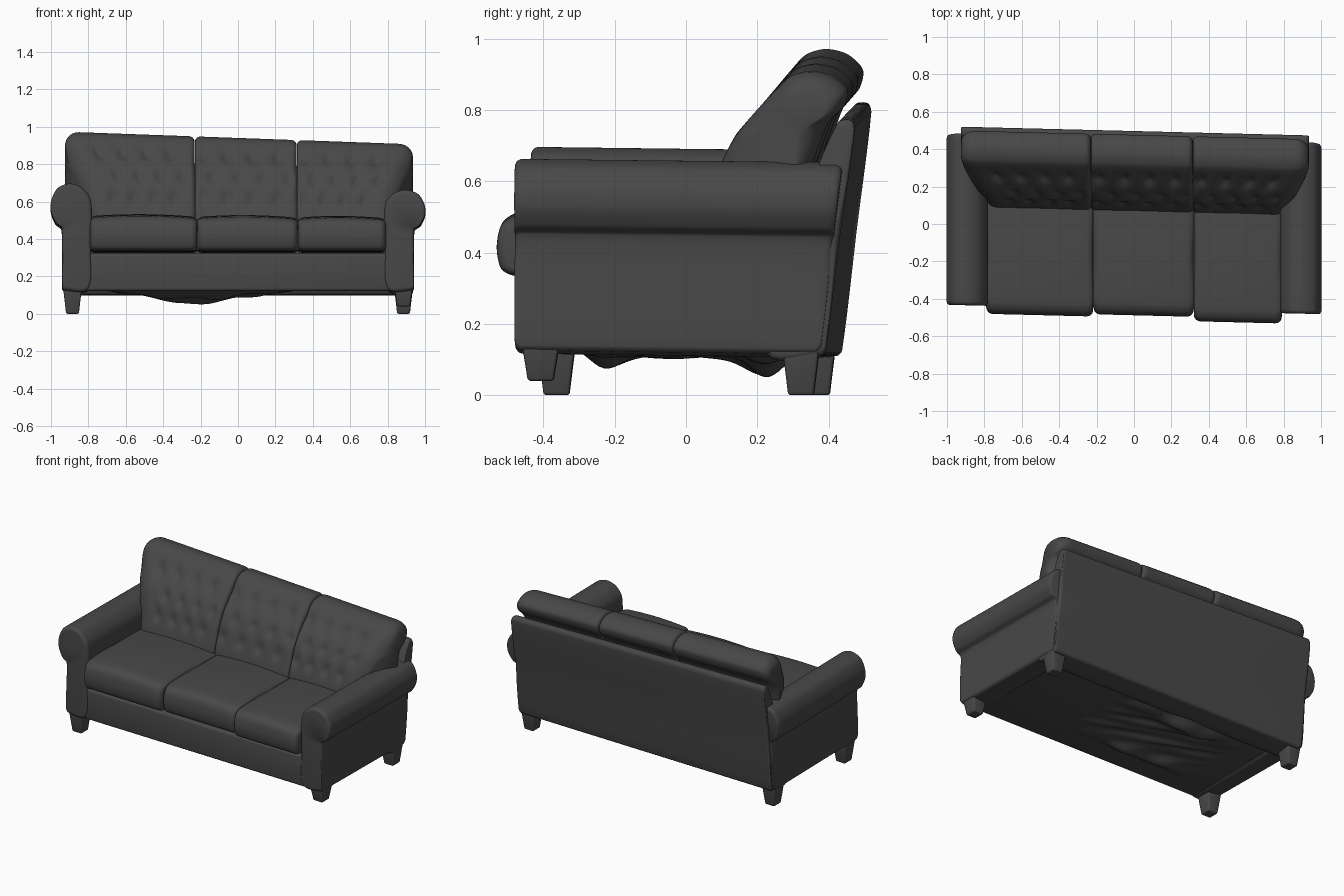
import bpy, bmesh, math
from mathutils import Vector

if "Cube" in bpy.data.objects:
    bpy.data.objects.remove(bpy.data.objects["Cube"], do_unlink=True)

GREY = (0.065, 0.065, 0.065, 1)
fabric = bpy.data.materials.new("charcoal_fabric")
fabric.use_nodes = True
fabric.diffuse_color = GREY
bsdf = fabric.node_tree.nodes["Principled BSDF"]
bsdf.inputs["Base Color"].default_value = GREY
bsdf.inputs["Roughness"].default_value = 0.8


def finish(name, bm, angle=50):
    """Lean the whole piece slightly out of true, then shade and colour it."""
    for v in bm.verts:
        x, y, z = v.co
        v.co.y = y - 0.025 * x
        v.co.z = z - 0.067 * x * max(0, z - 0.4)
    bmesh.ops.recalc_face_normals(bm, faces=bm.faces)
    mesh = bpy.data.meshes.new(name)
    bm.to_mesh(mesh)
    bm.free()
    obj = bpy.data.objects.new(name, mesh)
    bpy.context.collection.objects.link(obj)
    mesh.materials.append(fabric)
    bpy.ops.object.select_all(action='DESELECT')
    obj.select_set(True)
    bpy.context.view_layer.objects.active = obj
    bpy.ops.object.shade_smooth_by_angle(angle=math.radians(angle))
    return obj


def smooth_loop(points, steps):
    """Closed rounded curve through a few profile points."""
    pts = [Vector(p) for p in points]
    n, out = len(pts), []
    for i in range(n):
        a, b, c, d = (pts[(i + k) % n] for k in (-1, 0, 1, 2))
        # tangents limited by the segment length keep corners tidy
        seg = (c - b).length
        m0 = (c - a).normalized() * seg * 0.8
        m1 = (d - b).normalized() * seg * 0.8
        for s in range(steps):
            t = s / steps
            out.append(b * (2 * t**3 - 3 * t**2 + 1) + m0 * (t**3 - 2 * t**2 + t)
                       + c * (3 * t**2 - 2 * t**3) + m1 * (t**3 - t**2))
    return out


def loft(name, points, start, end, r0, r1, place, steps=6, count=4, smooth=True):
    """Sweep a profile from start to end with rounded ends."""
    loop = smooth_loop(points, steps) if smooth else [Vector(p) for p in points]
    centre = sum(loop, Vector((0, 0))) / len(loop)
    quarter = [i * math.pi / 12 for i in range(7)]
    stations = [(start + r0 * (1 - math.cos(a)), r0 * (1 - math.sin(a))) for a in quarter]
    a0, a1 = start + r0, end - r1
    stations += [(a0 + (a1 - a0) * i / count, 0) for i in range(1, count)]
    stations += [(end - r1 * (1 - math.cos(a)), r1 * (1 - math.sin(a)))
                 for a in reversed(quarter)]
    bm = bmesh.new()
    rings = []
    for pos, inset in stations:
        ring = []
        for p in loop:
            d = p - centre
            q = p - d.normalized() * min(inset, d.length * 0.9)
            ring.append(bm.verts.new(place(pos, q.x, q.y)))
        rings.append(ring)
    n = len(loop)
    for a, b in zip(rings, rings[1:]):
        for i in range(n):
            bm.faces.new((a[i], a[(i + 1) % n], b[(i + 1) % n], b[i]))
    bm.faces.new(rings[0])
    bm.faces.new(rings[-1])
    return finish(name, bm)


def block(name, centre, size, bevel, taper=1.0):
    """Softened box, optionally narrower at the bottom."""
    bm = bmesh.new()
    bmesh.ops.create_cube(bm, size=1)
    for v in bm.verts:
        k = taper if v.co.z < 0 else 1
        v.co = Vector(centre) + Vector((v.co.x * size[0] * k, v.co.y * size[1] * k,
                                        v.co.z * size[2]))
    bmesh.ops.bevel(bm, geom=bm.edges[:], offset=bevel, segments=3,
                    profile=0.5, affect='EDGES')
    return finish(name, bm, 35)


def straight(x, y, z):
    return Vector((x, y, z))


# Base rail and seat deck
block("base", (0, -0.025, 0.222), (1.8, 0.85, 0.2), 0.015)

# Rolled arms, leaning back at the rear
arm = [(0.80, 0.125), (0.925, 0.12), (0.94, 0.135), (0.94, 0.30), (0.945, 0.45),
       (0.975, 0.475), (1.0, 0.53), (0.998, 0.59), (0.965, 0.65), (0.90, 0.674),
       (0.835, 0.655), (0.79, 0.60), (0.78, 0.50), (0.785, 0.33)]
for side, label in ((1, "left"), (-1, "right")):
    def arm_place(y, x, z, side=side):
        lean = max(0, y) / 0.4 * 0.115 * (z - 0.12)
        return Vector((side * x, y + lean, z - 0.012 * y))
    loft(label + "_arm", arm, -0.457, 0.40, 0.022, 0.02, arm_place, count=8)

# Upright back panel
panel = [(0.25, 0.115), (0.40, 0.11), (0.415, 0.125), (0.455, 0.45), (0.497, 0.77),
         (0.487, 0.795), (0.45, 0.79), (0.37, 0.60), (0.29, 0.40)]
loft("back_panel", panel, -0.925, 0.935, 0.02, 0.02, straight)

# Seat cushions
seat = [(-0.45, 0.335), (-0.488, 0.355), (-0.5, 0.42), (-0.485, 0.48), (-0.44, 0.506),
        (-0.2, 0.516), (0.1, 0.505), (0.25, 0.49), (0.27, 0.41), (0.25, 0.335),
        (-0.1, 0.33)]
seats = (("right", -0.79, -0.218, 0.0), ("middle", -0.216, 0.318, 0.012),
         ("left", 0.32, 0.79, -0.012))
for label, x0, x1, push in seats:
    def seat_place(x, y, z, x0=x0, x1=x1, push=push):
        u = (2 * x - x0 - x1) / (x1 - x0)
        crown = 0.012 * (1 - u * u) if z > 0.45 else 0
        return Vector((x, y + (push if y < -0.3 else 0), z + crown))
    loft(label + "_seat_cushion", seat, x0, x1, 0.035, 0.035, seat_place, count=12)

# Tufted back cushions, overhanging the panel at the top
back = [(0.08, 0.46), (0.095, 0.60), (0.15, 0.735), (0.20, 0.80), (0.265, 0.875),
        (0.315, 0.925), (0.37, 0.94), (0.43, 0.927), (0.475, 0.885), (0.465, 0.835),
        (0.42, 0.785), (0.36, 0.62), (0.28, 0.46)]


def tuft_depth(x, y, z, middle):
    """Depth of the button dimples, in three staggered rows."""
    if y > 0.36:
        return 0
    total = 0
    for row, height in enumerate((0.62, 0.73, 0.84)):
        for col in range(4):
            bx = middle + (col - 1.5) * 0.135 + (0.03 if row % 2 else -0.03)
            d2 = (x - bx) ** 2 + (z - height) ** 2
            total += 0.02 * math.exp(-d2 / 0.0009)
    return total


backs = (("right", -0.925, -0.232, 0.075, 0.03, -0.54),
         ("middle", -0.23, 0.313, 0.03, 0.03, 0.04),
         ("left", 0.315, 0.935, 0.03, 0.075, 0.59))
for label, x0, x1, r0, r1, middle in backs:
    def back_place(x, y, z, label=label, middle=middle):
        depth = tuft_depth(x, y, z, middle)
        if label != "middle":
            # the outer side narrows to fit between the arms
            seam = -0.232 if label == "right" else 0.315
            narrow = min(1, max(0, (0.34 - y) / 0.24))
            x = seam + (x - seam) * (1 - 0.2 * narrow ** 1.5)
        return Vector((x, y + depth * 0.8, z - depth * 0.6))
    loft(label + "_back_cushion", back, x0, x1, r0, r1, back_place, steps=7, count=44)

# Tapered feet; the front left one is a little shorter
for side, label in ((1, "left"), (-1, "right")):
    for end, y in (("front", -0.385), ("back", 0.345)):
        low = 0.04 if (side, end) == (1, "front") else 0.0
        block(f"{end}_{label}_foot", (side * 0.885, y, (low + 0.16) / 2),
              (0.105, 0.11, 0.16 - low), 0.008, 0.65)

# Loose lining sagging under the base
bm = bmesh.new()
bmesh.ops.create_grid(bm, x_segments=70, y_segments=50, size=0.5)
for v in bm.verts:
    u, w = v.co.x * 2, v.co.y * 2
    x, y = -0.2 + u * 0.52, 0.01 + w * 0.32
    edge = (1 - u ** 4) * (1 - w ** 6)
    swell = math.exp(-((x + 0.23) / 0.3) ** 2)
    sag = 0.065 * swell * math.exp(-((y - 0.22) / 0.07) ** 2)
    sag += 0.045 * math.exp(-((x + 0.25) / 0.35) ** 2 - ((y + 0.24) / 0.06) ** 2)
    ripple = 0.012 * math.sin(21 * x + 9 * math.sin(6 * y)) * math.sin(19 * y + 3 * x)
    v.co = Vector((x, y, 0.125 - edge * (sag + 0.012 + ripple)))
finish("sagging_lining", bm)
